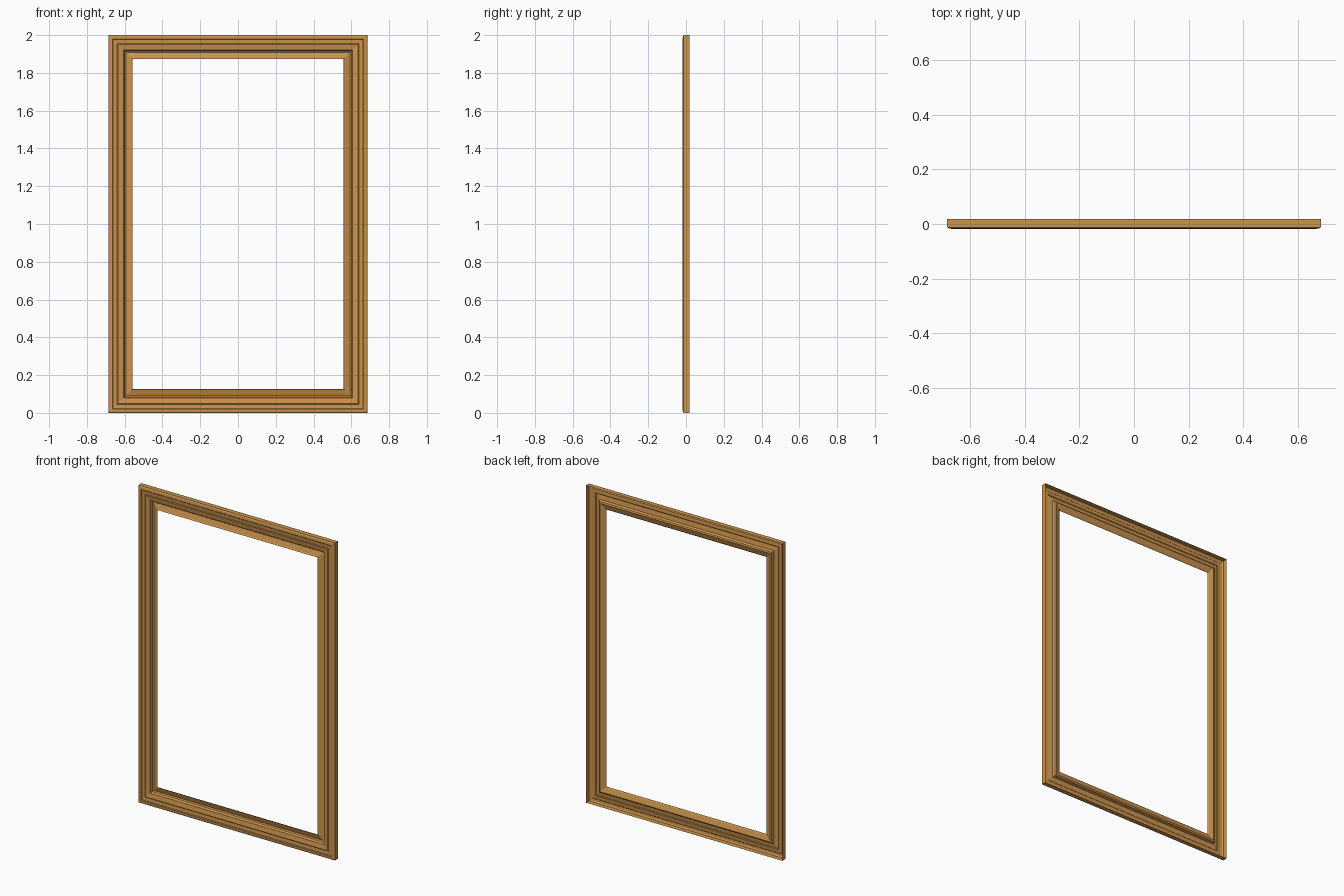
import bpy, bmesh

if "Cube" in bpy.data.objects:
    bpy.data.objects.remove(bpy.data.objects["Cube"])

W, H = 0.685, 2.0   # half width and height of the outer edge

# Moulding section: (distance in from the outer edge, depth y). Open at the back.
PROFILE = [
    (0.000, 0.018), (0.000, -0.012), (0.006, -0.0165), (0.020, -0.018),
    (0.024, -0.014), (0.045, -0.012), (0.049, -0.015), (0.078, -0.010),
    (0.083, 0.006), (0.091, 0.010), (0.120, 0.000), (0.127, -0.005),
]

wood = bpy.data.materials.new("golden_oak")
wood.diffuse_color = (0.60, 0.295, 0.075, 1.0)
wood.use_nodes = True
wood.node_tree.nodes["Principled BSDF"].inputs["Base Color"].default_value = wood.diffuse_color


def corner(index, d, y):
    """Frame corner, counter-clockwise seen from the front, moved inwards by d."""
    sx = (-1, 1, 1, -1)[index % 4]
    top = index % 4 >= 2
    return (sx * (W - d), y, H - d if top else d)


def rail(name, index):
    """One mitred rail, swept between two neighbouring corners."""
    bm = bmesh.new()
    pairs = [(bm.verts.new(corner(index, d, y)), bm.verts.new(corner(index + 1, d, y)))
             for d, y in PROFILE]
    for (a, b), (c, e) in zip(pairs, pairs[1:]):
        bm.faces.new((a, b, e, c))
    mesh = bpy.data.meshes.new(name)
    bm.to_mesh(mesh)
    bm.free()
    mesh.materials.append(wood)
    bpy.context.collection.objects.link(bpy.data.objects.new(name, mesh))


# Four rails of the frame
for i, part in enumerate(("bottom_rail", "right_rail", "top_rail", "left_rail")):
    rail(part, i)
